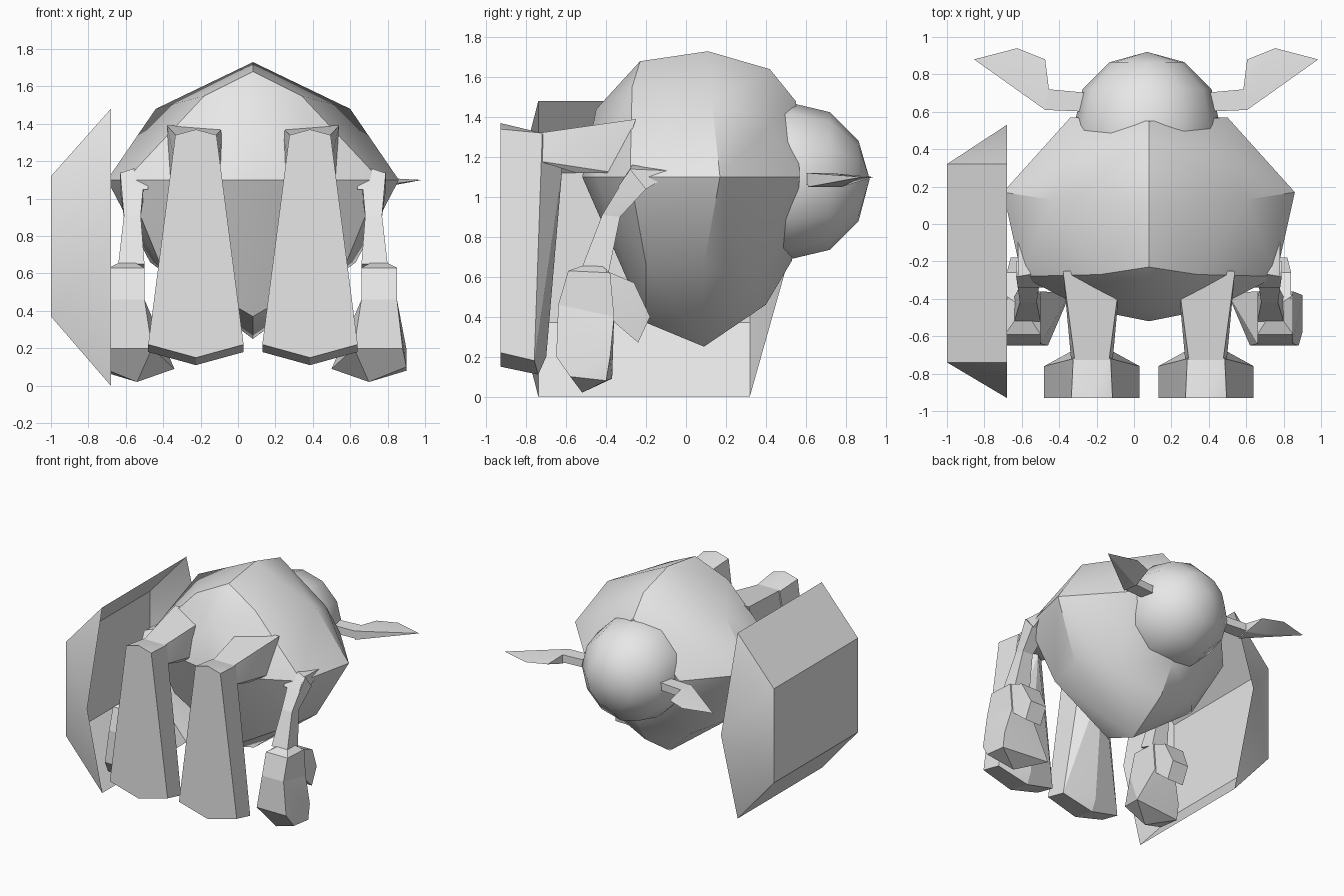
import bpy, bmesh, math

if "Cube" in bpy.data.objects:
    bpy.data.objects.remove(bpy.data.objects["Cube"], do_unlink=True)

AXIS = 0.08  # x of the creature's own mirror plane

grey = bpy.data.materials.new("plain grey")
grey.use_nodes = True
grey.diffuse_color = (0.8, 0.8, 0.8, 1)
grey.node_tree.nodes["Principled BSDF"].inputs["Base Color"].default_value = (0.8, 0.8, 0.8, 1)


def finish(name, bm, angle=30):
    me = bpy.data.meshes.new(name)
    bm.to_mesh(me)
    bm.free()
    me.materials.append(grey)
    ob = bpy.data.objects.new(name, me)
    bpy.context.collection.objects.link(ob)
    bpy.ops.object.select_all(action='DESELECT')
    ob.select_set(True)
    bpy.context.view_layer.objects.active = ob
    bpy.ops.object.shade_smooth_by_angle(angle=math.radians(angle))
    return ob


def hull(name, points, angle=30):
    """Convex faceted block around the given points."""
    bm = bmesh.new()
    for p in points:
        bm.verts.new(p)
    bmesh.ops.convex_hull(bm, input=bm.verts[:])
    loose = [v for v in bm.verts if not v.link_faces]
    bmesh.ops.delete(bm, geom=loose, context='VERTS')
    bmesh.ops.dissolve_limit(bm, angle_limit=0.02, verts=bm.verts[:], edges=bm.edges[:])
    bmesh.ops.recalc_face_normals(bm, faces=bm.faces[:])
    return finish(name, bm, angle)


def both(points, centre=0.0):
    """Points mirrored in x about a centre line."""
    return [(centre + s * x, y, z) for x, y, z in points for s in (1, -1)]


def pair(name, points, axis=AXIS):
    """One block on each side of the creature."""
    for side, s in (("left", 1), ("right", -1)):
        hull(side + "_" + name, [(axis + s * x, y, z) for x, y, z in points], 20)


def slab(outline, x0, x1):
    """Side outline (y, z) given a width from x0 to x1."""
    return [(x, y, z) for y, z in outline for x in (x0, x1)]


# Body: ridge line along the middle plus faceted flanks
ridge = [(0, -.23, 1.68), (0, .11, 1.73), (0, .42, 1.64), (0, .55, 1.48),
         (0, -.45, 1.44), (0, -.52, 1.1), (0, -.2, .37), (0, .09, .25),
         (0, .4, .46), (0, .53, .68)]
flank = [(.52, .13, 1.48), (.26, -.27, 1.55), (.4, .42, 1.36), (.78, .17, 1.1),
         (.68, -.28, 1.1), (.42, .57, 1.1), (.55, .09, .66), (.5, -.2, .66),
         (.35, .33, .57), (.35, -.45, 1.1)]
hull("body", both(ridge + flank, AXIS))

# Head: domed cap turned about the y axis
bm = bmesh.new()
rings = []
sides = 12
for y, r in ((.45, .385), (.53, .39), (.72, .345), (.865, .2)):
    rings.append([bm.verts.new((AXIS - .01 + r * math.cos(math.tau * i / sides), y,
                                1.08 + r * math.sin(math.tau * i / sides)))
                  for i in range(sides)])
for a, b in zip(rings, rings[1:]):
    for i in range(sides):
        j = (i + 1) % sides
        bm.faces.new((a[i], a[j], b[j], b[i]))
tip = bm.verts.new((AXIS - .01, .92, 1.09))
for i in range(sides):
    bm.faces.new((rings[-1][i], rings[-1][(i + 1) % sides], tip))
bm.faces.new(rings[0])
bmesh.ops.recalc_face_normals(bm, faces=bm.faces[:])
finish("head", bm, 35)

# Ears: short stalk and flat pointed blade
for z0, z1, name, plan in (
        (1.06, 1.12, "ear_stalk", [(.3, .7), (.52, .72), (.54, .61), (.3, .6)]),
        (1.05, 1.12, "ear_blade", [(.52, .72), (.54, .61)])):
    pts = [(x, y, z) for x, y in plan for z in (z0, z1)]
    if name == "ear_blade":
        pts += [(.54, .88, 1.1), (.69, .94, 1.1), (.92, .88, 1.1), (.65, .78, 1.05)]
    pair(name, pts, .065)

# Legs: tall tapering shin with a wedge sole, and a thigh reaching into the body
LEG = .305
shin = [(.255, -.93, .22), (0, -.93, .15), (.255, -.76, .18), (0, -.74, .11),
        (0, -.7, .2), (.11, -.93, 1.34), (0, -.93, 1.37), (.1, -.72, 1.32),
        (.11, -.74, 1.18), (0, -.62, 1.14)]
thigh = [(.09, -.74, 1.32), (.11, -.74, 1.18), (.1, -.55, 1.12),
         (.155, -.25, 1.39), (0, -.3, 1.37), (.14, -.35, 1.12)]
pair("shin", both(shin, LEG))
pair("thigh", both(thigh, LEG))

# Arms: three bent segments
shoulder = [(-.05, 1.13), (-.28, 1.14), (-.34, 1.05), (-.2, 1.04)]
elbow = [(-.28, 1.14), (-.2, 1.04), (-.33, .9), (-.42, .91)]
forearm = [(-.42, .91), (-.33, .9)]
wrist = [(-.39, .61), (-.52, .65)]
pair("shoulder", slab(shoulder, .56, .7) + [(.64, -.27, 1.16)])
pair("elbow", slab(elbow[:2], .58, .71) + slab(elbow[2:], .6, .69))
pair("forearm", slab(forearm, .6, .69) + slab(wrist, .58, .72))

# Hands: palm with flared fingertips, and a thumb hooked behind
palm = slab([(-.59, .63), (-.38, .62)], .58, .77) + [(.67, -.45, .68)]
palm += slab([(-.64, .46), (-.36, .4)], .58, .77)
fingers = slab([(-.64, .46), (-.36, .4)], .58, .77) + slab([(-.65, .2)], .54, .8)
fingers += [(.82, -.38, .2), (.82, -.4, .08), (.82, -.58, .1), (.62, -.52, .02),
            (.42, -.37, .09), (.54, -.37, .2)]
thumb = slab([(-.4, .63), (-.26, .57), (-.38, .39)], .59, .76)
thumb += slab([(-.18, .4), (-.24, .27), (-.35, .37)], .6, .74)
pair("palm", palm)
pair("fingers", fingers)
pair("thumb", thumb)

# Shield: open six-sided bowl with a flat rectangular boss, hollow toward the body
bm = bmesh.new()
rim = [bm.verts.new((-.68, y, z)) for y, z in
       ((.32, 1.48), (.53, .745), (.32, 0), (-.74, 0), (-.93, .745), (-.74, 1.48))]
boss = [bm.verts.new((-1, y, z)) for y, z in
        ((.32, 1.12), (.32, .37), (-.74, .37), (-.74, 1.12))]
bm.faces.new(boss)
bm.faces.new((rim[5], rim[0], boss[0], boss[3]))
bm.faces.new((rim[2], rim[3], boss[2], boss[1]))
for point, chain in ((rim[1], (rim[0], boss[0], boss[1], rim[2])),
                     (rim[4], (rim[3], boss[2], boss[3], rim[5]))):
    for a, b in zip(chain, chain[1:]):
        bm.faces.new((point, a, b))
bmesh.ops.recalc_face_normals(bm, faces=bm.faces[:])
if bm.faces[:][0].normal.x > 0:
    bmesh.ops.reverse_faces(bm, faces=bm.faces[:])
finish("shield", bm)
